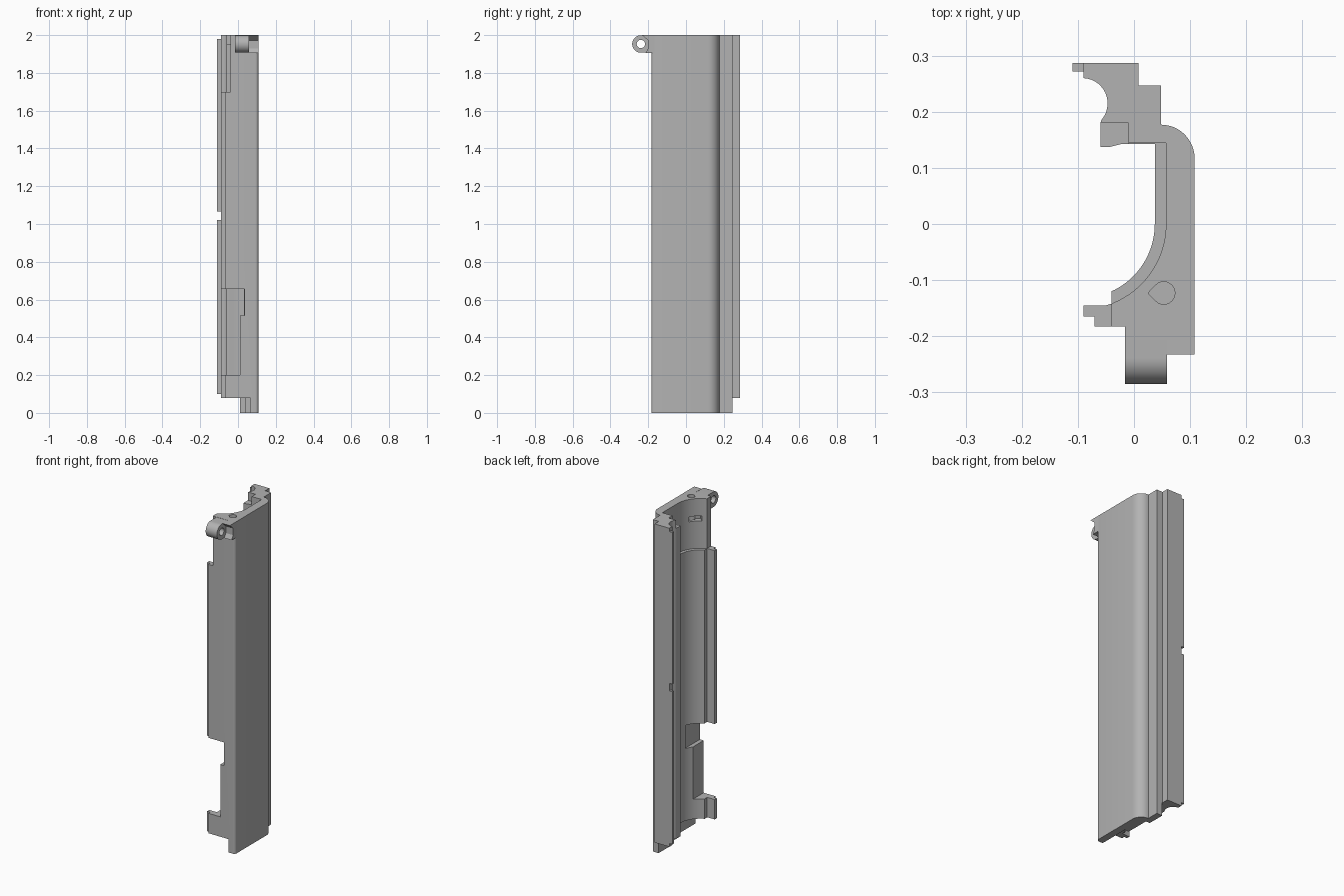
import bpy, bmesh
from math import cos, sin, radians
from mathutils import Matrix

if "Cube" in bpy.data.objects:
    bpy.data.objects.remove(bpy.data.objects["Cube"], do_unlink=True)

grey = bpy.data.materials.new("plain grey")
grey.use_nodes = True
grey.diffuse_color = (0.45, 0.45, 0.45, 1)
grey.node_tree.nodes["Principled BSDF"].inputs["Base Color"].default_value = grey.diffuse_color


def arc(cx, cy, r, start, end, steps=16):
    angles = [radians(start + (end - start) * i / steps) for i in range(steps + 1)]
    return [(cx + r * cos(a), cy + r * sin(a)) for a in angles]


def prism(name, outline, low, high, axis="z"):
    """Extrude an outline: (x, y) along z, or (y, z) along x."""
    bm = bmesh.new()
    place = (lambda p, d: (p[0], p[1], d)) if axis == "z" else (lambda p, d: (d, p[0], p[1]))
    bottom = [bm.verts.new(place(p, low)) for p in outline]
    top = [bm.verts.new(place(p, high)) for p in outline]
    bm.faces.new(bottom)
    bm.faces.new(top)
    for i in range(len(outline)):
        j = (i + 1) % len(outline)
        bm.faces.new((bottom[i], bottom[j], top[j], top[i]))
    bmesh.ops.recalc_face_normals(bm, faces=bm.faces)
    mesh = bpy.data.meshes.new(name)
    bm.to_mesh(mesh)
    bm.free()
    mesh.materials.append(grey)
    ob = bpy.data.objects.new(name, mesh)
    bpy.context.collection.objects.link(ob)
    return ob


def box(name, x0, x1, y0, y1, z0, z1):
    return prism(name, [(x0, y0), (x1, y0), (x1, y1), (x0, y1)], z0, z1)


def activate(ob):
    bpy.ops.object.select_all(action="DESELECT")
    ob.select_set(True)
    bpy.context.view_layer.objects.active = ob


def cut(ob, cutter):
    cutter.hide_render = True
    mod = ob.modifiers.new("cut", "BOOLEAN")
    mod.operation, mod.solver, mod.object = "DIFFERENCE", "EXACT", cutter
    activate(ob)
    bpy.ops.object.modifier_apply(modifier=mod.name)
    bpy.data.objects.remove(cutter, do_unlink=True)


# Long shell: front flange, rounded outer wall, stepped back rail, inner bore
outline = [(-0.09, -0.145), (-0.09, -0.165), (-0.07, -0.165), (-0.07, -0.183)]
outline += arc(0.092, -0.167, 0.016, -90, 0, 5)
outline += arc(0.048, 0.117, 0.06, 0, 90, 12)
outline += [(0.048, 0.247), (0.008, 0.247), (0.008, 0.287), (-0.09, 0.287)]
outline += arc(-0.092, 0.215, 0.045, 88, -40, 14)
outline += [(-0.06, 0.18), (-0.06, 0.137), (-0.045, 0.137), (-0.02, 0.143), (0.037, 0.143)]
outline += arc(-0.095, 0, 0.132, 0, -65.4, 20)
outline += [(-0.04, -0.142), (-0.05, -0.145)]
shell = prism("shell", outline, 0, 2)

# Wider bore and trimmed flange at the top
bore = arc(-0.095, 0, 0.152, -68.8, 0, 20) + [(0.057, 0.144), (-0.01, 0.144), (-0.04, 0)]
cut(shell, prism("bore_cutter", bore, 1.7, 2.1))
cut(shell, box("flange_cutter", -0.2, -0.04, -0.3, -0.1, 1.7, 2.1))
cut(shell, box("rail_notch_cutter", -0.2, -0.01, 0.1, 0.18, 1.95, 2.1))

# Stepped side window in the front flange
cut(shell, box("window_cutter", -0.2, 0.01, -0.3, -0.04, 0.2, 0.52))
cut(shell, box("window_top_cutter", -0.2, 0.035, -0.3, -0.04, 0.515, 0.655))

# Relief at the foot
cut(shell, box("foot_cutter", -0.2, 0.01, -0.4, 0.4, -0.1, 0.08))
cut(shell, box("foot_front_cutter", -0.2, 0.065, -0.4, 0, -0.1, 0.08))

# Teardrop socket in the top and the slot that opens into it
drop = arc(0.053, -0.123, 0.02, -135, 135, 18) + [(0.025, -0.123)]
cut(shell, prism("socket_cutter", drop, 1.84, 2.1))
slot = box("slot_cutter", -0.03, 0.03, -0.035, 0.035, 1.865, 1.895)
slot.data.transform(Matrix.Translation((0.0125, -0.107, 0)) @ Matrix.Rotation(radians(-45), 4, "Z"))
cut(shell, slot)

# Back edge lip in two lengths
lips = [box(f"{where}_lip", -0.11, -0.088, 0.272, 0.287, low, high)
        for where, low, high in (("lower", 0.1, 1.02), ("upper", 1.065, 1.98))]

# Hinge knuckle with its pin hole
knuckle = prism("hinge_knuckle",
                arc(-0.239, 1.953, 0.046, 90, 270, 24) + [(-0.175, 1.907), (-0.175, 1.999)],
                -0.016, 0.059, "x")
cut(knuckle, prism("pin_cutter", arc(-0.239, 1.953, 0.022, 0, 345, 23), -0.1, 0.2, "x"))

# Hollowed shoulder beside the knuckle
shoulder = prism("hinge_shoulder",
                 [(-0.16, 1.905), (-0.215, 1.905), (-0.2, 1.93), (-0.2, 1.972),
                  (-0.233, 2), (-0.16, 2)], 0.059, 0.108, "x")

for part in [shell, knuckle, shoulder] + lips:
    activate(part)
    bpy.ops.object.shade_smooth_by_angle(angle=radians(25))
